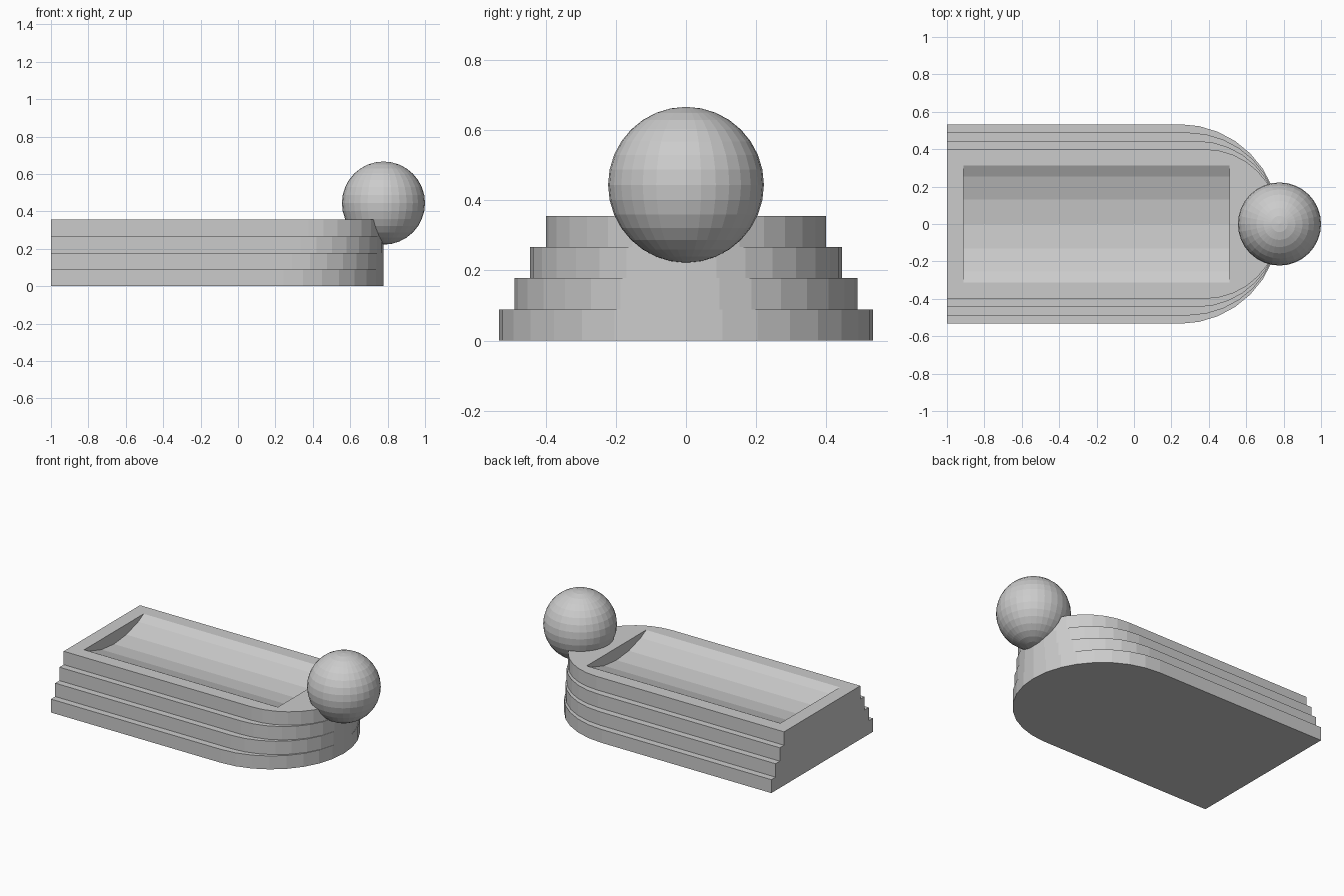
import bpy, bmesh
from math import pi, sin, cos

if "Cube" in bpy.data.objects:
    bpy.data.objects.remove(bpy.data.objects["Cube"])

TIP = 0.7778      # shared front end of all tiers
BACK = -1.0
STEP = 0.0889     # tier height
HALF_WIDTHS = [0.5333, 0.4889, 0.4444, 0.4]
SEG = 16          # facets on each rounded end


def outline(r):
    """Open D-shaped outline, from back right corner round the tip to back left."""
    cx = TIP - r
    arc = [(cx + r * cos(a), r * sin(a))
           for a in (-pi / 2 + pi * i / SEG for i in range(SEG + 1))]
    return [(BACK, -r)] + arc + [(BACK, r)]


# Stepped body: one closed mesh made of stacked outlines
bm = bmesh.new()
rings = []
for k, r in enumerate(HALF_WIDTHS):
    for z in (k * STEP, (k + 1) * STEP):
        rings.append([bm.verts.new((x, y, z)) for x, y in outline(r)])
for low, high in zip(rings, rings[1:]):
    for i in range(len(low) - 1):
        bm.faces.new((low[i], low[i + 1], high[i + 1], high[i]))
bm.faces.new(rings[0][::-1])
bm.faces.new(rings[-1])
bm.faces.new([ring[-1] for ring in rings] + [ring[0] for ring in rings[::-1]])
bmesh.ops.remove_doubles(bm, verts=bm.verts, dist=1e-4)
bmesh.ops.recalc_face_normals(bm, faces=bm.faces)
mesh = bpy.data.meshes.new("stepped_body")
bm.to_mesh(mesh)
bm.free()
body = bpy.data.objects.new("stepped_body", mesh)
bpy.context.collection.objects.link(body)

# Shallow trough carved in the top by a lying cylinder
bpy.ops.mesh.primitive_cylinder_add(vertices=32, radius=0.6667, depth=1.4222,
                                    location=(-0.2, 0, 0.941), rotation=(0, pi / 2, 0))
cutter = bpy.context.object
cutter.name = "trough_cutter"
cutter.hide_render = True
cutter.display_type = 'WIRE'
cut = body.modifiers.new("trough", 'BOOLEAN')
cut.operation = 'DIFFERENCE'
cut.solver = 'EXACT'
cut.object = cutter

# Ball resting in the rounded end
bpy.ops.mesh.primitive_uv_sphere_add(segments=32, ring_count=16, radius=0.2222,
                                     location=(TIP, 0, 0.4444))
bpy.context.object.name = "end_ball"
